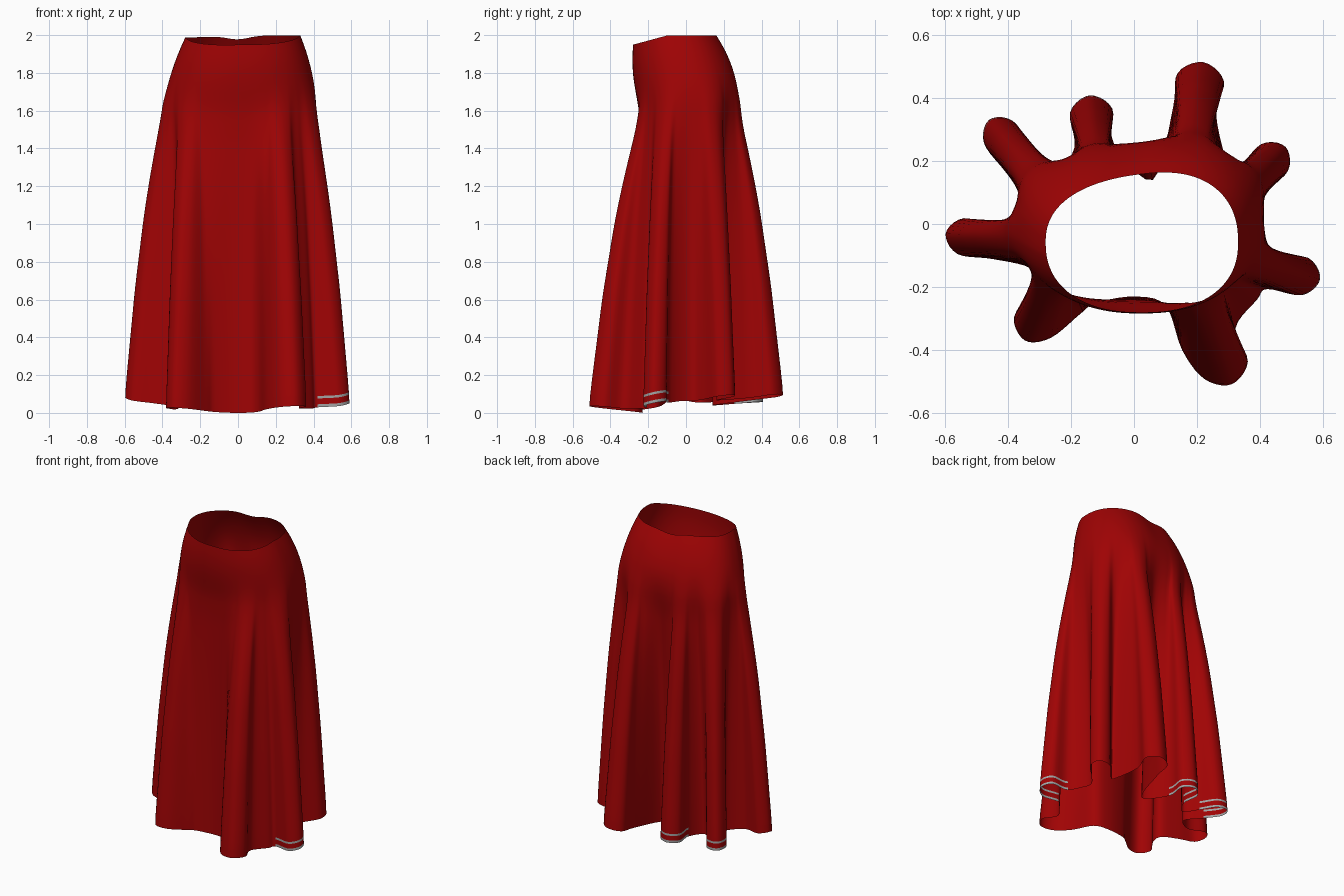
import bpy, bmesh, math
from mathutils import Vector

if "Cube" in bpy.data.objects:
    bpy.data.objects.remove(bpy.data.objects["Cube"])


def material(name, rgb):
    m = bpy.data.materials.new(name)
    m.diffuse_color = (*rgb, 1)
    m.use_nodes = True
    m.node_tree.nodes["Principled BSDF"].inputs["Base Color"].default_value = m.diffuse_color
    return m


red = material("deep red cloth", (0.35, 0.001, 0.0013))
grey = material("grey hem trim", (0.36, 0.36, 0.36))

# Hem folds, counter-clockwise: tip x, tip y, direction, width,
# root half widths (start, end), angle where it meets the body, has grey trim
FOLDS = [
    (0.59, -0.175, -10, 0.125, 0.48, 0.44, -19, True),
    (0.48, 0.245, 45, 0.125, 0.45, 0.45, 19, False),
    (0.22, 0.513, 80, 0.155, 0.45, 0.45, 54, False),
    (-0.14, 0.408, 95, 0.14, 0.45, 0.45, 120, True),
    (-0.46, 0.33, 128, 0.12, 0.45, 0.5, 153, True),
    (-0.597, -0.03, 170, 0.12, 0.45, 0.45, 187, False),
    (-0.345, -0.37, 241, 0.14, 0.42, 0.8, 214, False),
    (0.31, -0.508, -68, 0.155, 0.68, 0.5, 312, False),
]
# Hem points lying between each fold and the next
VALLEYS = [
    [(0.37, 0.02)], [(0.30, 0.18)], [(0.06, 0.14)], [(-0.25, 0.16)],
    [(-0.33, 0.07)], [(-0.33, -0.14)],
    [(-0.12, -0.25), (0.0, -0.23), (0.1, -0.258)], [(0.39, -0.24)],
]
# Body rings: z, x min, x max, y min, y max
RINGS = [
    (0.0, -0.385, 0.42, -0.24, 0.25),
    (1.45, -0.385, 0.42, -0.242, 0.26),
    (1.62, -0.385, 0.415, -0.25, 0.275),
    (1.72, -0.368, 0.402, -0.268, 0.268),
    (1.80, -0.347, 0.385, -0.28, 0.248),
    (1.89, -0.315, 0.36, -0.285, 0.212),
    (1.97, -0.28, 0.33, -0.28, 0.165),
]
# How far the folds have opened at each height
OPENING = [(0.0, 1.0), (0.08, 0.98), (0.6, 0.76), (1.0, 0.54), (1.2, 0.4),
           (1.4, 0.24), (1.55, 0.11), (1.72, 0.0), (2.0, 0.0)]


def lookup(table, z):
    for a, b in zip(table, table[1:]):
        if z <= b[0]:
            f = (z - a[0]) / (b[0] - a[0])
            return [p + (q - p) * f for p, q in zip(a[1:], b[1:])]
    return list(table[-1][1:])


# Control points: hem x, hem y, matching angle on the body ring
controls, trimmed = [], []
SPREAD = 11
for i, (tx, ty, d, w, ra, rb, ang, trim) in enumerate(FOLDS):
    u = Vector((math.cos(math.radians(d)), math.sin(math.radians(d))))
    n = Vector((-u.y, u.x))
    tip = Vector((tx, ty))
    for back, side, da in [(0.16, -ra, -SPREAD), (0.048, -0.48, -6), (0, 0, 0),
                           (0.048, 0.48, 6), (0.16, rb, SPREAD)]:
        p = tip - u * back + n * (side * w)
        controls.append(Vector((p.x, p.y, ang + da)))
        trimmed.append(trim)
    nxt = FOLDS[i + 1][6] if i < 7 else FOLDS[0][6] + 360
    lo, hi = ang + SPREAD, nxt - SPREAD
    for k, (vx, vy) in enumerate(VALLEYS[i]):
        f = (k + 1) / (len(VALLEYS[i]) + 1)
        controls.append(Vector((vx, vy, lo + (hi - lo) * f)))
        trimmed.append(False)


def control(i):
    turn, k = divmod(i, len(controls))
    return controls[k] + Vector((0, 0, 360 * turn))


# Smooth closed curve through the controls
STEPS = 5
hem, trim_cols = [], []
for i in range(len(controls)):
    p0, p1, p2, p3 = (control(i + k) for k in (-1, 0, 1, 2))
    for s in range(STEPS):
        t = s / STEPS
        q = 0.5 * (2 * p1 + (p2 - p0) * t + (2 * p0 - 5 * p1 + 4 * p2 - p3) * t * t
                   + (3 * p1 - p0 - 3 * p2 + p3) * t ** 3)
        q.z = p1.z + (p2.z - p1.z) * t      # angles always advance
        hem.append(q)
        trim_cols.append(trimmed[i] and trimmed[(i + 1) % len(controls)])


def ring_point(z, deg):
    # average neighbouring heights for a soft profile
    offs = (-0.03, 0, 0.03) if 0.05 < z < 1.94 else (0,)
    x0, x1, y0, y1 = [sum(v) / len(offs) for v in zip(*(lookup(RINGS, z + o) for o in offs))]
    c, s = math.cos(math.radians(deg)), math.sin(math.radians(deg))
    a, b = (x1 - x0) / 2, (y1 - y0) / 2
    r = (abs(c / a) ** 2.3 + abs(s / b) ** 2.3) ** (-1 / 2.3)
    x, y = (x0 + x1) / 2 + r * c, (y0 + y1) / 2 + r * s
    # the back sits deeper on the right
    return Vector((x, y + 0.12 * (x - 0.08) * max(0, s)))


# Skirt surface, lofted from hem to waist
levels = [0, 0.016, 0.047, 0.06, 0.1] + [0.1 + 1.87 * k / 44 for k in range(1, 45)]
bm = bmesh.new()
rows = []
for z in levels:
    b = sum(lookup(OPENING, max(0, min(2, z + o)))[0] for o in (-0.06, 0, 0.06)) / 3
    if z < 0.07:
        b = lookup(OPENING, z)[0]
    row = []
    for h in hem:
        p = ring_point(z, h.z).lerp(Vector((h.x, h.y)), b)
        # hem height: lowest at the front, raised on the folds and the back
        low = 0.047 * max(0, min(1, (h.y + 0.23) / 0.2)) + 0.1 * (math.hypot(h.x, h.y) - 0.23)
        low = max(0, low + 0.15 * h.x * max(0, h.y))
        # waist height: dips at the front, small notch at the back
        top_pt = ring_point(1.97, h.z)
        top = 1.998 - 0.27 * max(0, -0.1 - top_pt.y) - 0.012 * max(0, -top_pt.x / 0.28)
        if top_pt.y > 0:
            top -= 0.02 * math.exp(-(top_pt.x / 0.08) ** 2)
        row.append(bm.verts.new((p.x, p.y, low + (top - low) * z / 1.97)))
    rows.append(row)
n = len(hem)
for j in range(len(levels) - 1):
    for i in range(n):
        k = (i + 1) % n
        f = bm.faces.new((rows[j][i], rows[j][k], rows[j + 1][k], rows[j + 1][i]))
        f.smooth = True
        # two thin grey trim lines on some folds
        f.material_index = 1 if j in (0, 2) and trim_cols[i] else 0
mesh = bpy.data.meshes.new("skirt")
bm.to_mesh(mesh)
bm.free()
mesh.materials.append(red)
mesh.materials.append(grey)
skirt = bpy.data.objects.new("skirt", mesh)
bpy.context.collection.objects.link(skirt)
